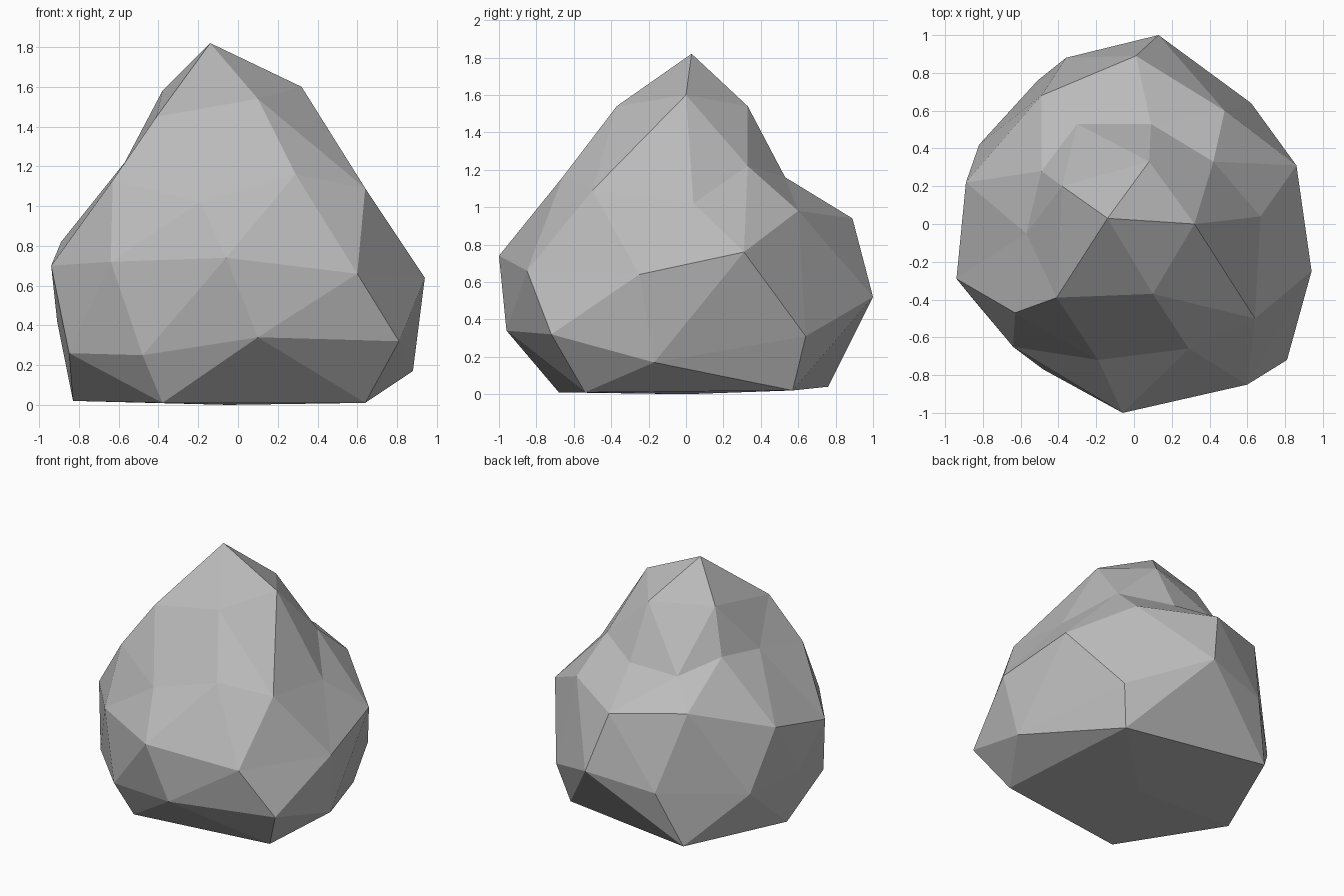
import bpy
import bmesh
from mathutils import Vector

# Remove the default cube
cube = bpy.data.objects.get("Cube")
if cube:
    bpy.data.objects.remove(cube, do_unlink=True)


def make_material(name, colour):
    mat = bpy.data.materials.new(name)
    mat.use_nodes = True
    mat.diffuse_color = colour
    mat.node_tree.nodes["Principled BSDF"].inputs["Base Color"].default_value = colour
    return mat


# Rock cross-sections in hundredths of a unit, each running counter-clockwise
peak = [(-14, 3, 182)]
crown = [(32, 0, 160), (8, 33, 154), (-38, 20, 158), (-41, -39, 145), (10, -37, 154)]
shoulder = [(67, 4, 102), (42, 33, 122), (9, 53, 116), (-30, 53, 116), (-49, 28, 126),
            (-57, -5, 122), (-63, -47, 113), (-19, -72, 102), (29, -66, 116), (64, -50, 109)]
waist = [(94, -25, 64), (86, 31, 76), (48, 60, 98), (1, 89, 94), (-49, 68, 99),
         (-89, 22, 82), (-94, -29, 70), (-64, -65, 72), (-6, -100, 74), (60, -85, 66)]
skirt = [(88, -17, 17), (62, 64, 31), (13, 100, 52), (-36, 88, 44), (-82, 42, 38),
         (-91, -4, 42), (-85, -40, 26), (-48, -77, 25), (10, -96, 34), (81, -72, 32)]
foot = [(55, 57, 2), (-51, 76, 4), (-83, 0, 2), (-38, -68, 1), (64, -54, 1)]
base = [(-5, 0, 0)]

bm = bmesh.new()


def add_ring(points):
    """Add the points and return a lookup that wraps around the ring."""
    verts = [bm.verts.new(Vector(p) / 100) for p in points]
    return lambda i: verts[i % len(verts)]


top, r1, r2, r3, r4, r5, bottom = [
    add_ring(r) for r in (peak, crown, shoulder, waist, skirt, foot, base)]

# Stitch the rings in five repeating wedges, like a subdivided icosahedron
for k in range(5):
    a = 2 * k
    b, c, d = a + 1, a + 2, a + 3
    wedge = [
        # peak and crown
        (top(0), r1(k), r1(k + 1)),
        (r1(k), r2(a), r2(b)),
        (r1(k), r2(b), r1(k + 1)),
        (r1(k + 1), r2(b), r2(c)),
        # flank pointing down
        (r2(a), r3(b), r2(b)),
        (r2(b), r3(b), r3(c)),
        (r2(b), r3(c), r2(c)),
        (r3(b), r4(b), r3(c)),
        # flank pointing up
        (r2(a), r3(a), r3(b)),
        (r3(a), r4(a), r3(b)),
        (r3(a), r4(a - 1), r4(a)),
        (r3(b), r4(a), r4(b)),
        # underside
        (r4(b), r5(k), r4(c)),
        (r4(c), r5(k), r5(k + 1)),
        (r4(c), r5(k + 1), r4(d)),
        (r5(k), bottom(0), r5(k + 1)),
    ]
    for tri in wedge:
        bm.faces.new(tri)

bmesh.ops.recalc_face_normals(bm, faces=bm.faces)
mesh = bpy.data.meshes.new("rock")
bm.to_mesh(mesh)
bm.free()
mesh.materials.append(make_material("stone_grey", (0.5, 0.5, 0.5, 1)))
rock = bpy.data.objects.new("rock", mesh)
bpy.context.collection.objects.link(rock)
